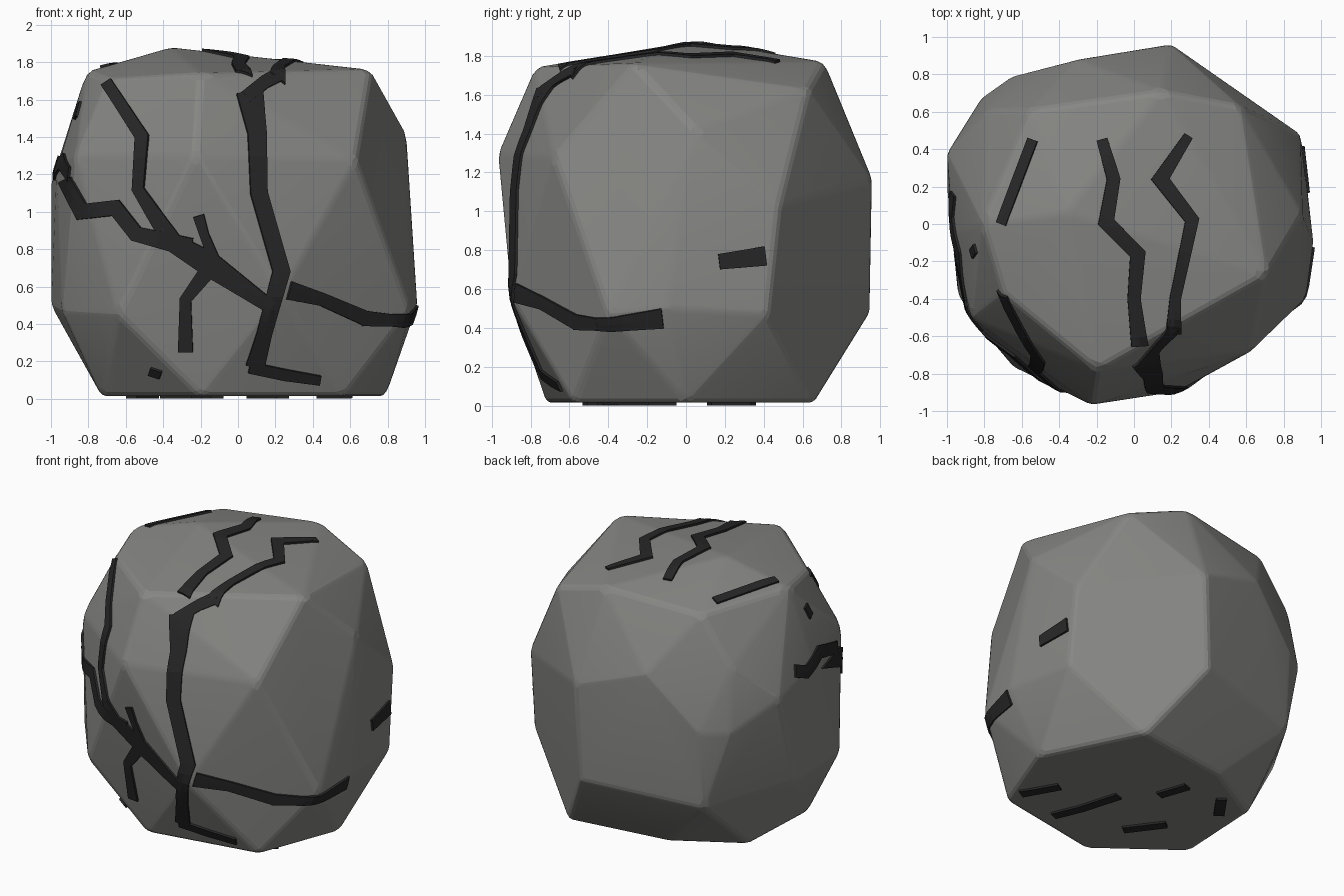
import bpy, bmesh
from math import radians
from mathutils import Vector
from mathutils.bvhtree import BVHTree

if "Cube" in bpy.data.objects:
    bpy.data.objects.remove(bpy.data.objects["Cube"])


def material(name, c):
    m = bpy.data.materials.new(name)
    m.diffuse_color = (*c, 1)
    m.use_nodes = True
    m.node_tree.nodes["Principled BSDF"].inputs["Base Color"].default_value = m.diffuse_color
    return m


def add_object(name, bm, mat):
    me = bpy.data.meshes.new(name)
    bm.to_mesh(me)
    ob = bpy.data.objects.new(name, me)
    bpy.context.collection.objects.link(ob)
    me.materials.append(mat)
    return ob


stone = material("stone", (0.24, 0.24, 0.23))
dark = material("crack_dark", (0.02, 0.02, 0.02))

# Boulder: faceted hull of its corner points, edges softened
corners = [
    (-.2, -.72, .015), (.57, -.58, .015), (.79, 0, .015), (.46, .66, .015), (-.25, .56, .015),
    (-.7, .3, .015), (-.73, -.32, .015),
    (-.64, -.77, .45), (.23, -.9, .55), (.92, -.4, .47), (.96, -.1, .5), (.9, .42, .47),
    (.17, .95, .48), (-.66, .74, .42), (-1, .2, .5), (-.94, -.38, .47),
    (-.23, -.97, 1.3), (.63, -.68, 1.28), (.89, .48, 1.03), (.2, .96, 1.16), (-.3, .88, 1.33),
    (-.65, .79, .97), (-.82, .67, .97), (-.78, .61, 1.4), (-1, .38, 1.15), (-.97, -.05, 1.22),
    (-.87, -.5, 1.3), (.9, .05, 1.42), (.57, .63, 1.63),
    (-.2, -.78, 1.74), (.71, -.27, 1.76), (.15, .71, 1.77), (-.55, .61, 1.72), (-.81, 0, 1.75),
    (-.7, -.37, 1.71), (-.36, .06, 1.88)]
bm = bmesh.new()
for c in corners:
    bm.verts.new(c)
bmesh.ops.convex_hull(bm, input=bm.verts[:])
loose = [v for v in bm.verts if not v.link_faces]
bmesh.ops.delete(bm, geom=loose, context='VERTS')
bmesh.ops.dissolve_limit(bm, angle_limit=radians(6), verts=bm.verts[:], edges=bm.edges[:])
bmesh.ops.bevel(bm, geom=bm.edges[:], offset=0.025, offset_type='OFFSET', segments=2,
                profile=0.5, affect='EDGES', clamp_overlap=True)
bmesh.ops.recalc_face_normals(bm, faces=bm.faces[:])
tree = BVHTree.FromBMesh(bm)
boulder = add_object("boulder", bm, stone)
bm.free()

# Each view maps 2D crack coordinates to a ray start and a ray direction
VIEWS = {
    "front": (lambda a, b: (a, -3, b), (0, 1, 0)),
    "right": (lambda a, b: (3, a, b), (-1, 0, 0)),
    "left": (lambda a, b: (-3, a, b), (1, 0, 0)),
    "top": (lambda a, b: (a, b, 4), (0, 0, -1)),
    "bottom": (lambda a, b: (a, b, -2), (0, 0, 1)),
}


def project(view, p):
    start, d = VIEWS[view]
    o = Vector(start(*p))
    hit, n, _, _ = tree.ray_cast(o, Vector(d))
    if hit is None:
        hit, n, _, _ = tree.find_nearest(o + Vector(d) * 3)
    return hit + n * 0.006


def crack(name, view, pts, width, steps=5):
    """Mitred strip laid onto the stone; width is a number or one per point."""
    pts = [Vector(p) for p in pts]
    w = width if isinstance(width, (list, tuple)) else [width] * len(pts)
    sides = []
    for i in range(len(pts)):
        ts = [(pts[k + 1] - pts[k]).normalized() for k in (i - 1, i) if 0 <= k < len(pts) - 1]
        t = sum(ts, Vector((0, 0))).normalized()
        n = Vector((-t.y, t.x))
        sides.append(n * (w[i] / 2 / max(0.7, t.dot(ts[0]))))
    b = bmesh.new()
    prev = None
    for i in range(len(pts) - 1):
        for s in range(0 if i == 0 else 1, steps + 1):
            f = s / steps
            c, n = pts[i].lerp(pts[i + 1], f), sides[i].lerp(sides[i + 1], f)
            row = [b.verts.new(project(view, c + n * k)) for k in (-1, 0, 1)]
            if prev:
                for k in (0, 1):
                    b.faces.new((prev[k], prev[k + 1], row[k + 1], row[k]))
            prev = row
    ob = add_object(name, b, dark)
    b.free()
    m = ob.modifiers.new("thickness", 'SOLIDIFY')
    m.thickness, m.offset = 0.016, 0


# Front cracks: main vertical, diagonal, left branch, forks
crack("front_main_crack", "front",
      [(.06, 1.64), (.1, 1.42), (.11, 1.1), (.23, .68), (.14, .35), (.09, .17)],
      [.14, .1, .09, .09, .08, .1])
crack("front_main_crack_head", "front", [(.22, 1.73), (.14, 1.69), (.04, 1.61)], .07)
crack("front_main_crack_foot", "front", [(.06, .17), (.25, .13), (.44, .1)], [.06, .06, .05])
crack("front_diagonal_crack", "front",
      [(-.7, 1.69), (-.51, 1.4), (-.53, 1.12), (-.35, .84), (-.15, .72), (.18, .49)],
      [.06, .07, .06, .1, .13, .07])
crack("front_left_branch", "front",
      [(-.92, 1.17), (-.83, 1.0), (-.65, 1.02), (-.54, .88), (-.25, .81)], [.07, .08, .08, .08, .1])
crack("front_upper_fork", "front", [(-.21, .98), (-.18, .88), (-.12, .73)], [.06, .05, .06])
crack("front_lower_fork", "front", [(-.15, .7), (-.28, .53), (-.28, .25)], [.09, .06, .08])
crack("front_chip", "front", [(-.47, .15), (-.41, .13)], .04, 1)

# Crack running from the front round to the right side
crack("right_branch_front", "front", [(.27, .58), (.45, .53), (.68, .43), (.84, .42)], [.1, .07, .08, .06])
crack("right_branch_side", "right", [(-.57, .42), (-.38, .42), (-.12, .45)], [.06, .07, .1])
crack("right_chip", "right", [(.17, .74), (.41, .77)], [.08, .1])

# Left side cracks
crack("left_crack", "left", [(.16, 1.26), (.04, 1.21), (-.15, 1.27), (-.4, 1.2)], .08)
crack("left_chip", "left", [(-.13, 1.58), (-.16, 1.5)], .05, 1)

# Top cracks
crack("top_right_crack", "top",
      [(.29, .47), (.14, .24), (.31, .02), (.22, -.4), (.21, -.58)], [.05, .08, .07, .06, .08])
crack("top_middle_crack", "top",
      [(-.17, .45), (-.11, .24), (-.15, .01), (.02, -.16), (.0, -.4), (.03, -.65)],
      [.06, .07, .08, .08, .07, .09])
crack("top_left_crack", "top", [(-.54, .45), (-.71, 0)], .055)

# Underside cracks
for i, path in enumerate([
        [(.58, -.44), (.45, -.21)],
        [(.24, -.52), (.16, -.33), (.08, -.06)],
        [(-.11, .12), (-.18, .32)],
        [(-.45, .34), (-.57, .17)],
        [(-.22, -.37), (-.39, -.14)]]):
    crack(f"underside_crack_{i + 1}", "bottom", path, .07, 2)

# Soft bevels with crisp facets
bpy.context.view_layer.objects.active = boulder
boulder.select_set(True)
bpy.ops.object.shade_smooth_by_angle(angle=radians(9))
